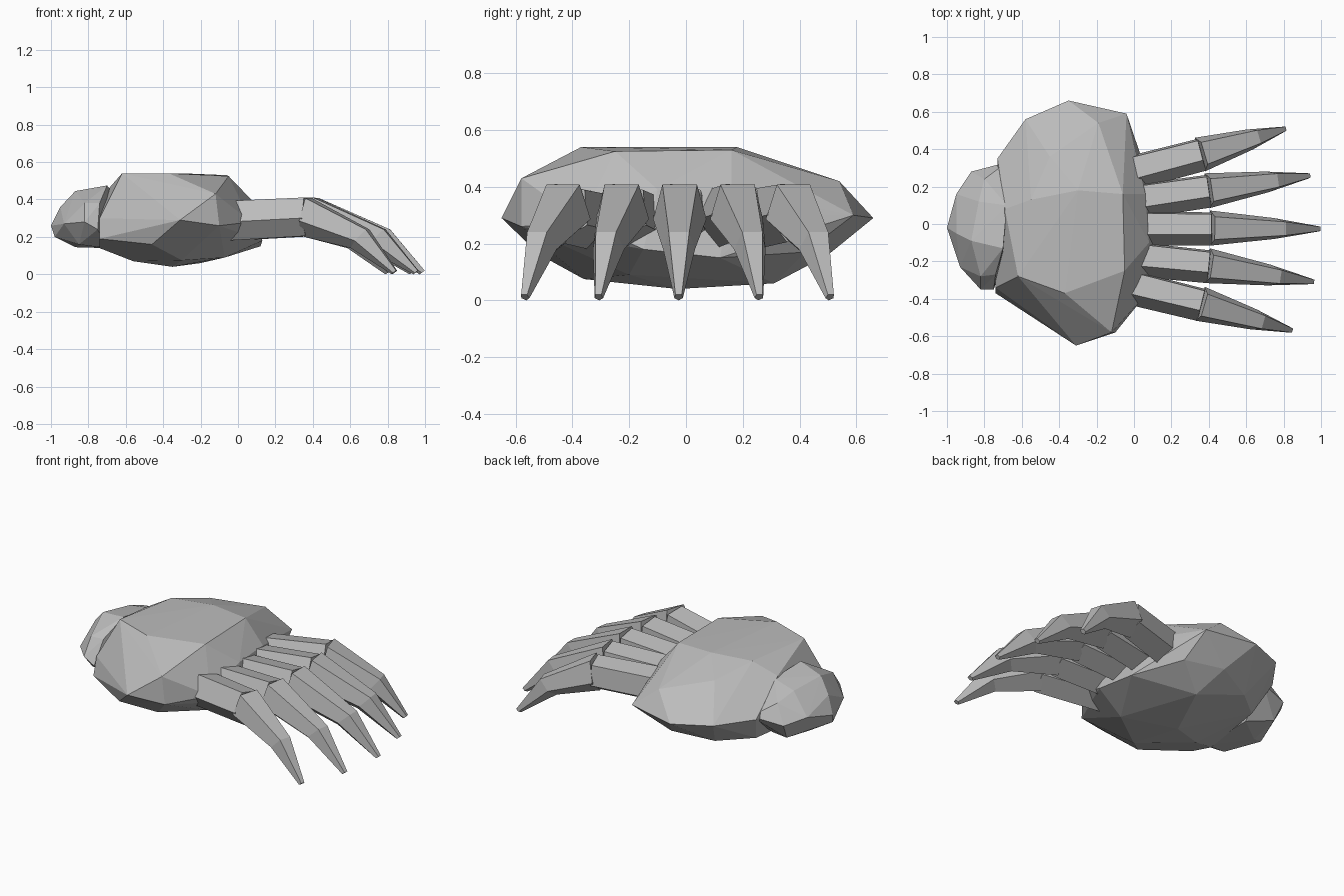
import bpy, bmesh
from mathutils import Vector

stone = bpy.data.materials.new("stone grey")
stone.diffuse_color = (0.5, 0.5, 0.5, 1)


def finish(bm, name):
    bmesh.ops.recalc_face_normals(bm, faces=bm.faces[:])
    mesh = bpy.data.meshes.new(name)
    bm.to_mesh(mesh)
    bm.free()
    mesh.materials.append(stone)
    ob = bpy.data.objects.new(name, mesh)
    bpy.context.collection.objects.link(ob)
    return ob


def rock(name, points):
    """Faceted boulder: convex hull around a few corner points."""
    bm = bmesh.new()
    for p in points:
        bm.verts.new(p)
    bmesh.ops.convex_hull(bm, input=bm.verts[:])
    loose = [v for v in bm.verts if not v.link_faces]
    bmesh.ops.delete(bm, geom=loose, context='VERTS')
    return finish(bm, name)


def segment(name, rings):
    """Loft of pentagon rings: (top centre, bottom point, side, top half, widest half)."""
    bm = bmesh.new()
    loops = []
    for top, bot, side, wt, wm in rings:
        mid = bot.lerp(top, 0.40)
        loops.append([bm.verts.new(p) for p in
                      (top + side * wt, top - side * wt, mid - side * wm, bot, mid + side * wm)])
    for a, b in zip(loops, loops[1:]):
        for i in range(5):
            j = (i + 1) % 5
            bm.faces.new((a[i], a[j], b[j], b[i]))
    bm.faces.new(loops[0])
    bm.faces.new(loops[-1])
    return finish(bm, name)


# Palm
rock("palm", [
    # top plateau
    (-0.62, -0.28, 0.54), (-0.37, -0.37, 0.54), (-0.55, 0.13, 0.535), (-0.30, 0.18, 0.54),
    (-0.05, -0.25, 0.525), (-0.06, 0.16, 0.53), (-0.45, 0.36, 0.475), (-0.69, 0.08, 0.46),
    # shoulders
    (-0.12, -0.58, 0.43), (-0.19, 0.54, 0.42), (0.06, 0.16, 0.39), (0.08, -0.1, 0.39),
    # equator
    (-0.31, -0.65, 0.29), (-0.35, 0.66, 0.29), (-0.04, 0.59, 0.30), (-0.58, 0.56, 0.30),
    (-0.73, 0.35, 0.30), (-0.74, -0.34, 0.30), (0.07, -0.37, 0.28), (0.01, -0.44, 0.27),
    (-0.10, -0.58, 0.26), (0.05, 0.27, 0.30),
    # underside
    (-0.46, -0.515, 0.16), (-0.74, -0.37, 0.19), (-0.74, -0.2, 0.14), (-0.66, 0.25, 0.13),
    (-0.35, -0.03, 0.04), (-0.56, -0.12, 0.07), (-0.30, -0.36, 0.075), (-0.20, 0.31, 0.06),
    (-0.07, -0.2, 0.09), (0.12, 0.12, 0.15), (0.13, -0.15, 0.18), (-0.25, 0.50, 0.16),
    (-0.48, 0.4, 0.12), (-0.02, 0.42, 0.17),
])

# Wrist
rock("wrist", [
    (-1.0, -0.02, 0.26), (-0.98, -0.05, 0.20), (-0.95, 0.16, 0.30), (-0.87, 0.28, 0.27),
    (-0.95, -0.05, 0.36), (-0.93, -0.23, 0.27), (-0.82, -0.35, 0.28), (-0.75, -0.35, 0.24),
    (-0.82, -0.28, 0.38), (-0.87, -0.09, 0.445), (-0.83, 0.12, 0.42), (-0.68, 0.10, 0.45),
    (-0.70, -0.13, 0.475), (-0.74, -0.27, 0.38), (-0.68, 0.33, 0.30), (-0.80, 0.24, 0.38),
    (-0.87, 0.02, 0.145), (-0.85, -0.22, 0.16), (-0.85, 0.22, 0.17), (-0.70, 0.15, 0.14),
    (-0.70, -0.2, 0.14),
])

# Fingers: base, knuckle and tip positions in plan
fingers = [
    ((0.02, 0.285), (0.365, 0.375), (0.805, 0.508)),
    ((0.06, 0.13), (0.405, 0.180), (0.935, 0.258)),
    ((0.07, -0.02), (0.42, -0.022), (0.99, -0.026)),
    ((0.06, -0.19), (0.405, -0.225), (0.955, -0.308)),
    ((0.02, -0.345), (0.365, -0.43), (0.84, -0.568)),
]
Z = Vector((0, 0, 1))
for n, (base, knuckle, tip) in enumerate(fingers, 1):
    b, k, t = (Vector((*p, 0)) for p in (base, knuckle, tip))

    # inner block, rolled a little sideways
    d = (k - b).normalized()
    s = Z.cross(d)
    r = s * 0.02
    tilt = s - Z * 0.2
    segment(f"finger_{n}_inner", [
        (b - d * 0.08 + Z * 0.38 + r, b - d * 0.08 + Z * 0.18 - r, tilt, 0.058, 0.092),
        (k - d * 0.005 + Z * 0.40 + r, k + Z * 0.205 - r, tilt, 0.054, 0.088),
    ])

    # outer claw: bends down at 2/3 of its length
    d = (t - k).normalized()
    s = Z.cross(d)
    L = (t - k).length
    segment(f"finger_{n}_outer", [
        (k + d * 0.012 + Z * 0.408, k - d * 0.03 + Z * 0.205, s, 0.061, 0.094),
        (k + d * L * 0.69 + Z * 0.24, k + d * L * 0.50 + Z * 0.14, s, 0.036, 0.056),
        (t + d * 0.008 + Z * 0.02, t - d * 0.018 + Z * 0.0, s, 0.011, 0.015),
    ])
